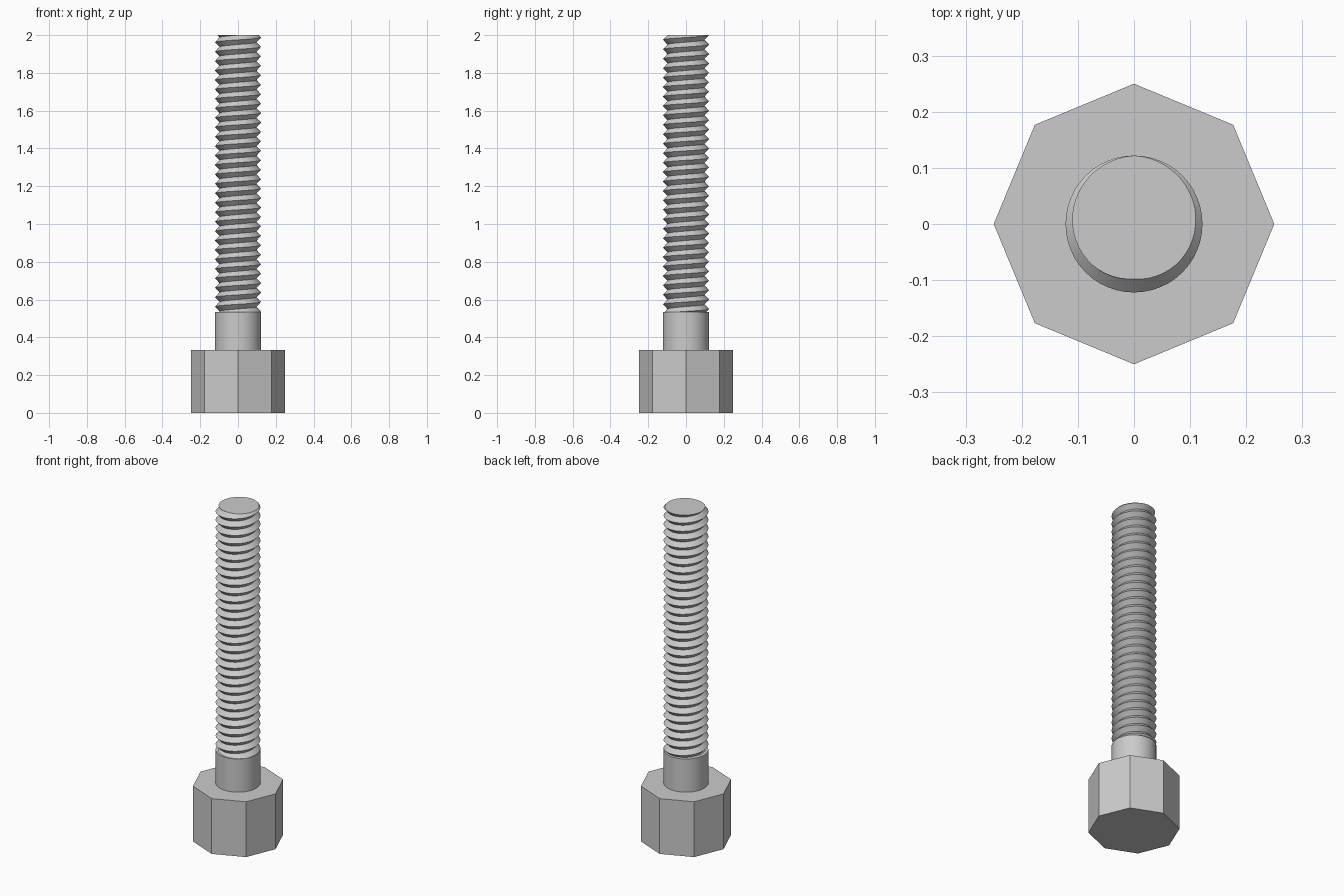
import bpy, bmesh, math
from mathutils import Vector

cube = bpy.data.objects.get("Cube")
if cube:
    bpy.data.objects.remove(cube, do_unlink=True)

HEAD_TOP, SHANK_TOP, TOP = 0.333, 0.533, 2.0
CREST, ROOT, PITCH, SEG = 0.122, 0.098, 0.05, 48

steel = bpy.data.materials.new("plain_grey_steel")
steel.use_nodes = True
steel.diffuse_color = (0.6, 0.6, 0.6, 1)
steel.node_tree.nodes["Principled BSDF"].inputs["Base Color"].default_value = (0.6, 0.6, 0.6, 1)


def prism(name, radius, z0, z1, sides):
    bpy.ops.mesh.primitive_cylinder_add(vertices=sides, radius=radius, depth=z1 - z0,
                                        location=(0, 0, (z0 + z1) / 2))
    obj = bpy.context.object
    obj.name = name
    obj.data.materials.append(steel)
    return obj


# Octagonal head and smooth shank
prism("head", 0.25, 0, HEAD_TOP, 8)
shank = prism("shank", CREST, HEAD_TOP, SHANK_TOP, SEG)
bpy.ops.object.shade_smooth_by_angle(angle=math.radians(30))

# Right-handed V thread: crest and root helices joined by flanks
bm = bmesh.new()
turns = math.ceil((TOP - SHANK_TOP) / PITCH) + 4
start = TOP - (turns - 2) * PITCH
crest, root = [], []
for k in range(turns * SEG):
    a = math.pi / 2 + math.tau * k / SEG
    z = start + PITCH * k / SEG
    c, s = math.cos(a), math.sin(a)
    crest.append(bm.verts.new((CREST * c, CREST * s, z)))
    root.append(bm.verts.new((ROOT * c, ROOT * s, z + PITCH / 2)))
for k in range(len(crest) - 1):
    bm.faces.new((crest[k], crest[k + 1], root[k + 1], root[k]))
    if k + SEG + 1 < len(crest):
        bm.faces.new((root[k], root[k + 1], crest[k + SEG + 1], crest[k + SEG]))

# Trim both ends flat and cap them
for height, up in ((TOP, 1), (SHANK_TOP, -1)):
    cut = bmesh.ops.bisect_plane(bm, geom=bm.verts[:] + bm.edges[:] + bm.faces[:],
                                 plane_co=Vector((0, 0, height)),
                                 plane_no=Vector((0, 0, up)), clear_outer=True)
    rim = [e for e in cut["geom_cut"] if isinstance(e, bmesh.types.BMEdge)]
    bmesh.ops.contextual_create(bm, geom=rim)
bmesh.ops.recalc_face_normals(bm, faces=bm.faces[:])
mesh = bpy.data.meshes.new("thread")
bm.to_mesh(mesh)
bm.free()
thread = bpy.data.objects.new("thread", mesh)
bpy.context.collection.objects.link(thread)
mesh.materials.append(steel)
bpy.ops.object.select_all(action="DESELECT")
thread.select_set(True)
bpy.context.view_layer.objects.active = thread
bpy.ops.object.shade_smooth_by_angle(angle=math.radians(30))
